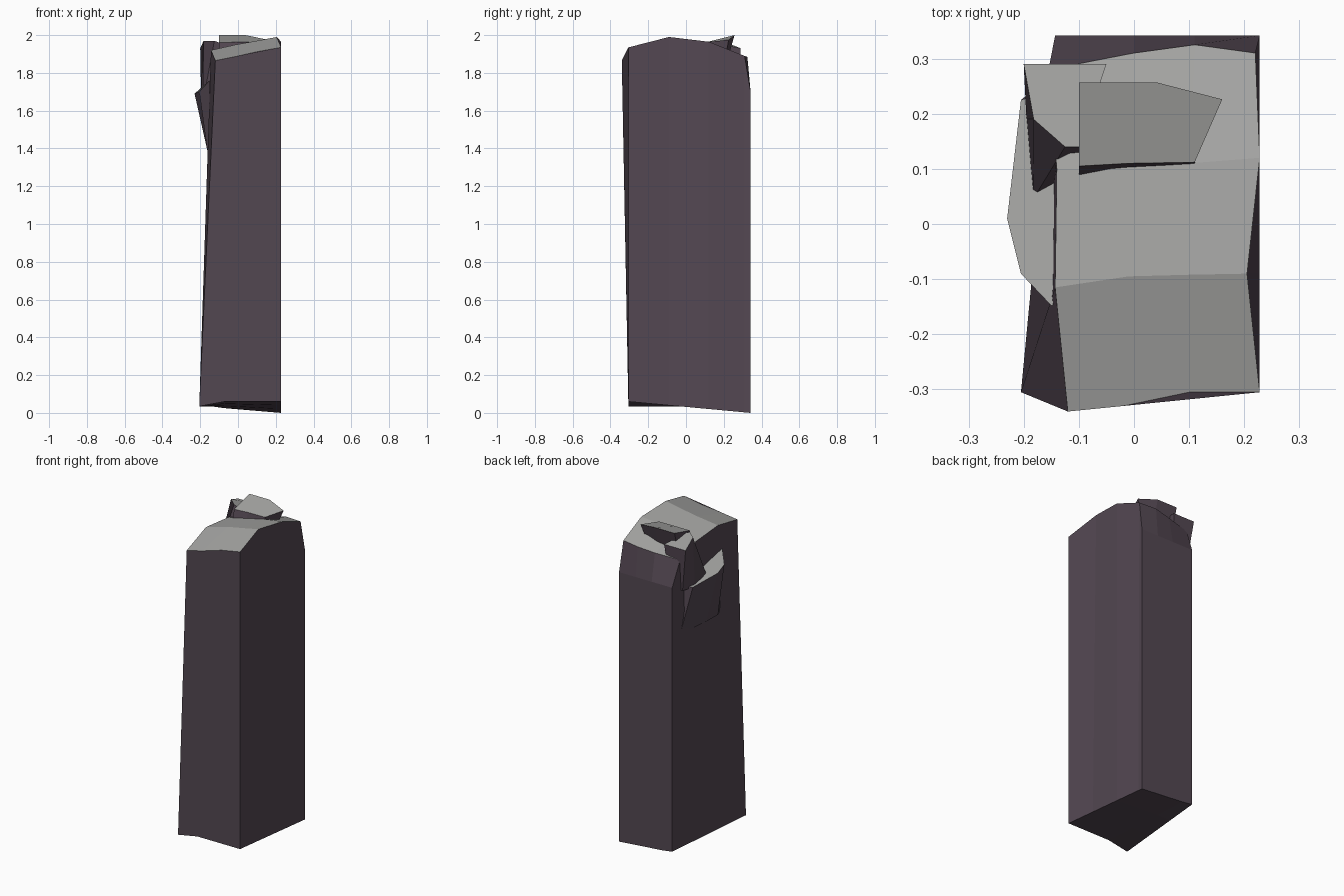
import bpy, bmesh


def material(name, color):
    m = bpy.data.materials.new(name)
    m.diffuse_color = (*color, 1)
    return m


MATS = [material("dark purple rock", (0.088, 0.064, 0.085)),
        material("grey weathered top", (0.37, 0.37, 0.36))]


def loft(name, rings):
    """Skin matching point rings, cap the ends, colour upward faces grey."""
    bm = bmesh.new()
    vs = [[bm.verts.new(p) for p in r] for r in rings]
    n = len(rings[0])
    for a, b in zip(vs, vs[1:]):
        for i in range(n):
            j = (i + 1) % n
            bm.faces.new((a[i], a[j], b[j], b[i]))
    bm.faces.new(vs[0])
    bm.faces.new(vs[-1])
    bmesh.ops.recalc_face_normals(bm, faces=bm.faces)
    for f in bm.faces:
        f.normal_update()
        f.material_index = 1 if f.normal.z > 0.45 else 0
    me = bpy.data.meshes.new(name)
    bm.to_mesh(me)
    bm.free()
    for m in MATS:
        me.materials.append(m)
    ob = bpy.data.objects.new(name, me)
    bpy.context.collection.objects.link(ob)
    return ob


# Main pillar: top edge rows from front to back, each with a leaning base
rows = [
    [(-.12, -.34, 1.865), (-.02, -.33, 1.885), (.10, -.305, 1.912), (.228, -.305, 1.935)],
    [(-.143, -.115, 1.92), (-.01, -.095, 1.95), (.10, -.092, 1.97), (.205, -.09, 1.99)],
    [(-.14, .10, 1.90), (0, .10, 1.93), (.10, .11, 1.95), (.228, .12, 1.965)],
    [(-.155, .28, 1.855), (0, .31, 1.87), (.11, .325, 1.885), (.22, .31, 1.89)],
    [(-.143, .342, 1.70), (0, .342, 1.70), (.11, .342, 1.70), (.228, .342, 1.70)],
]
rings = []
for top, y in zip(rows, (-.305, -.09, .12, .31, .342)):
    t = (y + .305) / .647
    rings.append([(-.205 + .062 * t, y, .035)] + top +
                 [(.228, y, .06 - .06 * t), (-.07, y, .06 - .035 * t)])
loft("rock_pillar", rings)

# Broken ledge bulging from the left face
loft("left_ledge", [
    [(-.148, .27, 1.38), (-.158, .02, 1.37), (-.160, -.09, 1.37), (-.150, -.14, 1.40),
     (-.12, -.14, 1.40), (-.12, .25, 1.40)],
    [(-.205, .225, 1.675), (-.230, .01, 1.69), (-.205, -.09, 1.70), (-.150, -.148, 1.76),
     (-.12, -.14, 1.76), (-.12, .25, 1.68)],
])

# Small overhanging column standing on the ledge
loft("side_column", [
    [(-.165, .27, 1.66), (-.09, .27, 1.66), (-.09, .09, 1.66), (-.183, .045, 1.66),
     (-.195, .19, 1.66)],
    [(-.20, .29, 1.93), (-.05, .29, 1.93), (-.10, .14, 1.96), (-.125, .14, 1.97),
     (-.182, .19, 1.97)],
])

# Tilted slab raised at the back of the top
loft("top_slab", [
    [(-.10, .22, 1.87), (.04, .22, 1.87), (.13, .21, 1.89), (.11, .103, 1.92),
     (-.01, .098, 1.90), (-.10, .083, 1.89)],
    [(-.10, .257, 2.0), (.04, .257, 2.0), (.16, .226, 1.975), (.11, .112, 1.963),
     (-.01, .11, 1.963), (-.10, .105, 1.96)],
])

# Stand the lowest point on the ground (base already sits at z = 0)
